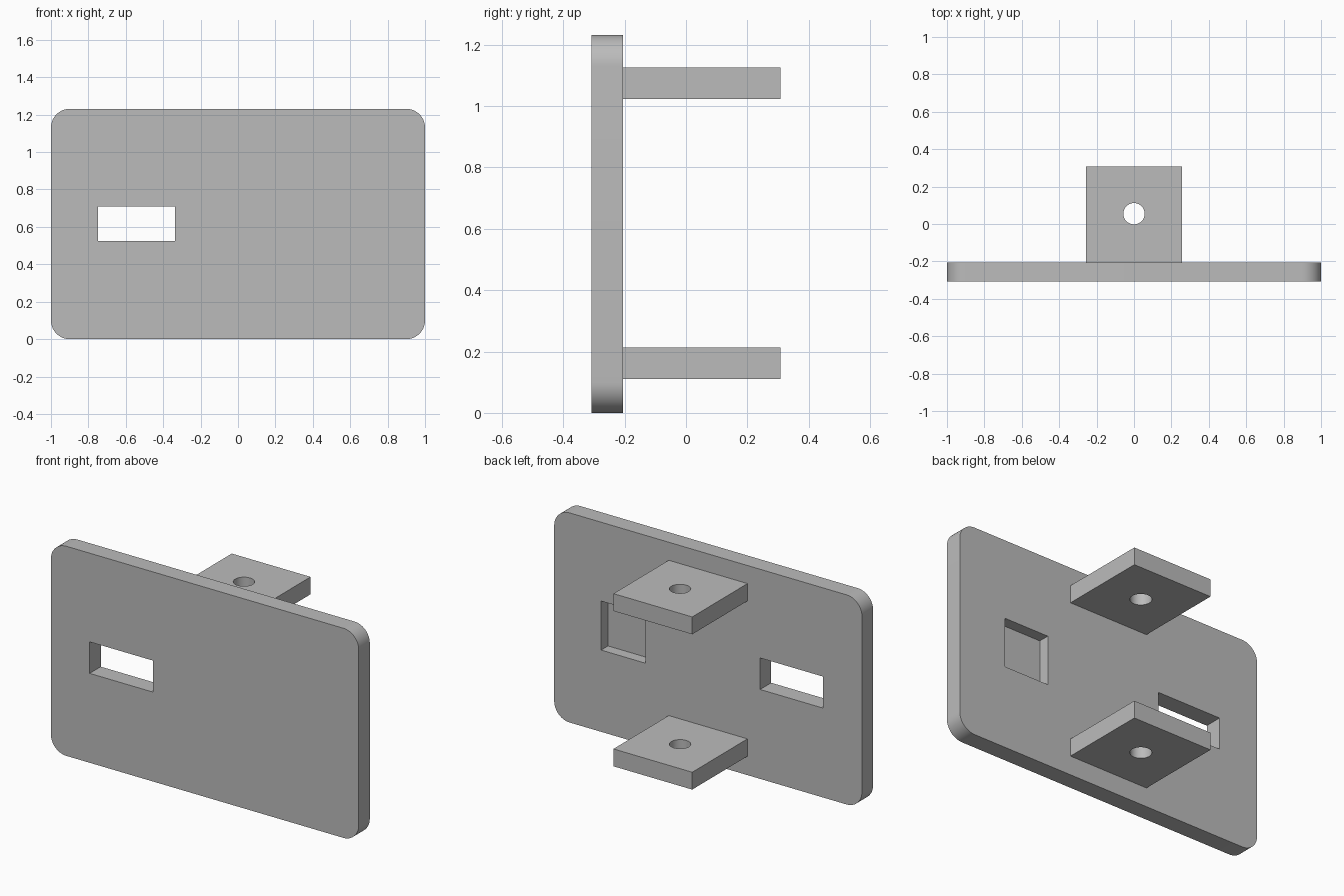
import bpy
import bmesh
import math
from mathutils import Vector

if "Cube" in bpy.data.objects:
    bpy.data.objects.remove(bpy.data.objects["Cube"], do_unlink=True)

grey = bpy.data.materials.new("plain_grey")
grey.use_nodes = True
colour = (0.5, 0.5, 0.5, 1)
grey.diffuse_color = colour
grey.node_tree.nodes["Principled BSDF"].inputs["Base Color"].default_value = colour

HEIGHT = 1.231
FRONT, BACK, TAB_END = -0.308, -0.205, 0.308


def add_object(name, bm):
    bmesh.ops.recalc_face_normals(bm, faces=bm.faces)
    mesh = bpy.data.meshes.new(name)
    bm.to_mesh(mesh)
    bm.free()
    mesh.materials.append(grey)
    obj = bpy.data.objects.new(name, mesh)
    bpy.context.collection.objects.link(obj)
    return obj


def box(name, low, high, corner_radius=0):
    """Box between two corners; edges along y can be rounded."""
    low, high = Vector(low), Vector(high)
    size, centre = high - low, (low + high) / 2
    bm = bmesh.new()
    bmesh.ops.create_cube(bm, size=1)
    for v in bm.verts:
        v.co = v.co * size + centre
    if corner_radius:
        edges = [e for e in bm.edges
                 if abs(e.verts[0].co.y - e.verts[1].co.y) > size.y / 2]
        bmesh.ops.bevel(bm, geom=edges, offset=corner_radius, segments=12,
                        profile=0.5, affect='EDGES')
    return add_object(name, bm)


def cut(target, cutter):
    """Subtract the cutter, then discard it."""
    cutter.hide_render = True
    bpy.context.view_layer.objects.active = target
    mod = target.modifiers.new("cut", 'BOOLEAN')
    mod.operation, mod.solver, mod.object = 'DIFFERENCE', 'EXACT', cutter
    bpy.ops.object.modifier_apply(modifier=mod.name)
    bpy.data.objects.remove(cutter, do_unlink=True)


def smooth(obj):
    bpy.ops.object.select_all(action='DESELECT')
    obj.select_set(True)
    bpy.context.view_layer.objects.active = obj
    bpy.ops.object.shade_smooth_by_angle(angle=math.radians(30))


# Face plate with a through slot and a blind pocket in the back
plate = box("face_plate", (-1, FRONT, 0), (1, BACK, HEIGHT), 0.1)
cut(plate, box("slot_cutter", (-0.748, FRONT - 0.1, 0.525), (-0.338, BACK + 0.1, 0.71)))
cut(plate, box("pocket_cutter", (0.408, BACK - 0.064, 0.48), (0.695, BACK + 0.1, 0.768)))
smooth(plate)

# Mounting tabs, each with a round screw hole
for name, z in (("lower_tab", 0.162), ("upper_tab", 1.074)):
    tab = box(name, (-0.256, BACK, z - 0.051), (0.256, TAB_END, z + 0.051))
    bm = bmesh.new()
    bmesh.ops.create_cone(bm, cap_ends=True, segments=48,
                          radius1=0.057, radius2=0.057, depth=0.3)
    bmesh.ops.translate(bm, verts=bm.verts, vec=(0, 0.055, z))
    cut(tab, add_object("hole_cutter", bm))
    smooth(tab)
